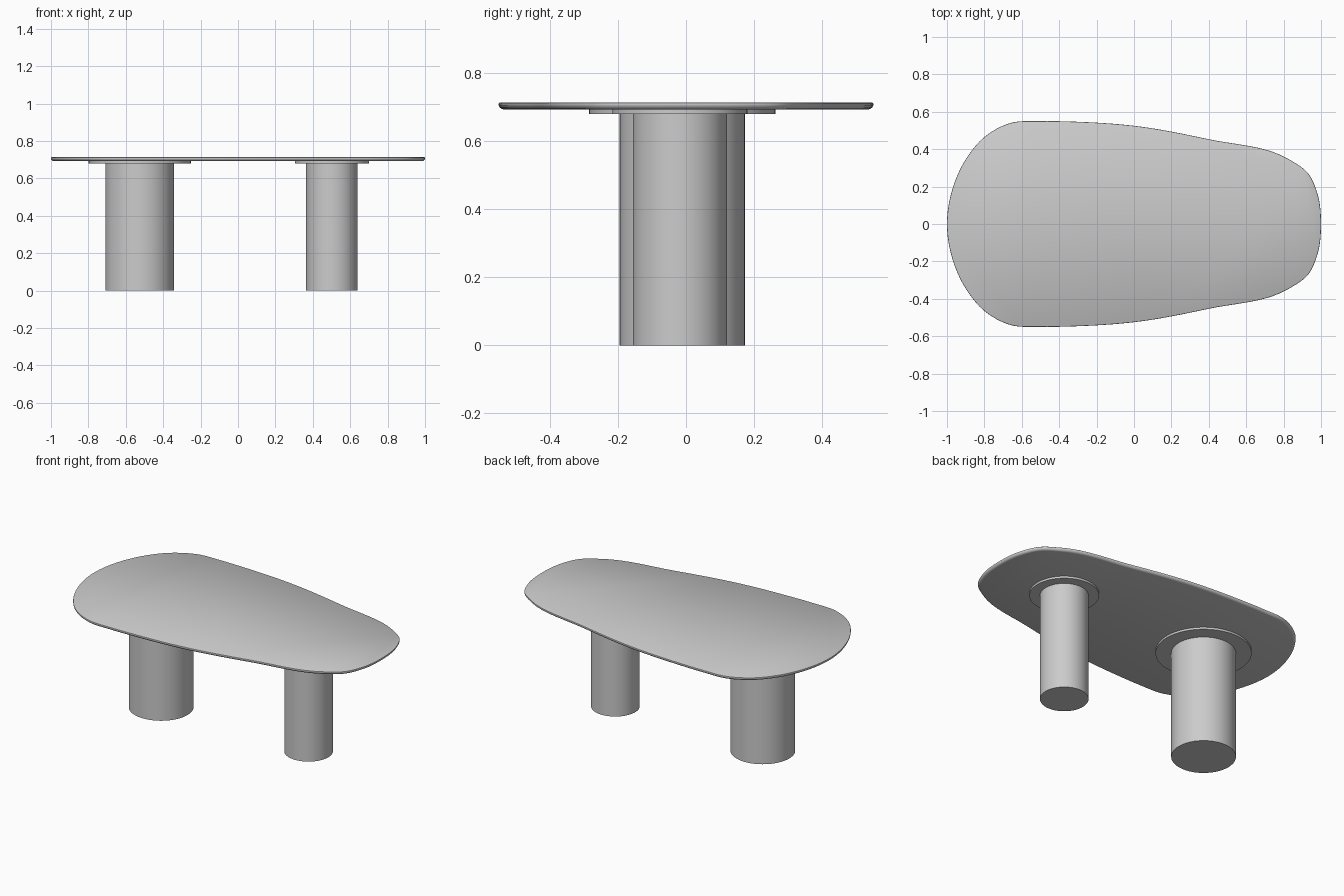
import bpy, bmesh, math
from mathutils import Vector

cube = bpy.data.objects.get("Cube")
if cube:
    bpy.data.objects.remove(cube, do_unlink=True)

grey = bpy.data.materials.new("light_grey")
grey.use_nodes = True
colour = (0.6, 0.6, 0.6, 1)
grey.diffuse_color = colour
grey.node_tree.nodes["Principled BSDF"].inputs["Base Color"].default_value = colour


def loft(name, rings):
    """Join stacked closed rings of points and cap both ends."""
    bm = bmesh.new()
    loops = [[bm.verts.new(p) for p in ring] for ring in rings]
    n = len(loops[0])
    for low, high in zip(loops, loops[1:]):
        for i in range(n):
            j = (i + 1) % n
            bm.faces.new((low[i], low[j], high[j], high[i]))
    bm.faces.new(loops[0][::-1])
    bm.faces.new(loops[-1])
    bmesh.ops.recalc_face_normals(bm, faces=bm.faces)
    mesh = bpy.data.meshes.new(name)
    bm.to_mesh(mesh)
    bm.free()
    mesh.materials.append(grey)
    obj = bpy.data.objects.new(name, mesh)
    bpy.context.collection.objects.link(obj)
    bpy.ops.object.select_all(action='DESELECT')
    obj.select_set(True)
    bpy.context.view_layer.objects.active = obj
    bpy.ops.object.shade_smooth_by_angle(angle=math.radians(35))
    return obj


def smooth_outline(points, steps=8):
    """Closed Catmull-Rom curve through the points."""
    out = []
    n = len(points)
    for i in range(n):
        a, b, c, d = (Vector(points[(i + k) % n]) for k in (-1, 0, 1, 2))
        # Handle lengths follow the local chord so uneven spacing stays smooth
        ab, bc, cd = (b - a).length, (c - b).length, (d - c).length
        m1 = ((b - a) / ab * bc + (c - b) / bc * ab) / (ab + bc) * bc
        m2 = ((c - b) / bc * cd + (d - c) / cd * bc) / (bc + cd) * bc
        for s in range(steps):
            t = s / steps
            h = t * t * (3 - 2 * t)
            out.append(b * (1 - h) + c * h
                       + m1 * t * (1 - t) ** 2 - m2 * t * t * (1 - t))
    return out


def inset_ring(outline, inset, z):
    """Move a counter-clockwise outline inwards and place it at height z."""
    ring = []
    n = len(outline)
    for i, p in enumerate(outline):
        t = (outline[(i + 1) % n] - outline[i - 1]).normalized()
        q = p + Vector((-t.y, t.x)) * inset
        ring.append((q.x, q.y, z))
    return ring


def cylinder(name, x, y, radius, z0, z1, sides=64):
    def circle(z):
        return [(x + radius * math.cos(math.tau * i / sides),
                 y + radius * math.sin(math.tau * i / sides), z)
                for i in range(sides)]
    return loft(name, [circle(z0), circle(z1)])


# Egg-shaped table top with a rounded lower edge, mirrored front to back
half = [(0.98, 0.165), (0.93, 0.272), (0.83, 0.345), (0.4, 0.453), (0, 0.525),
        (-0.35, 0.548), (-0.5, 0.55), (-0.66, 0.54), (-0.8, 0.465),
        (-0.9, 0.345), (-0.97, 0.19)]
front_half = [(x, -y) for x, y in reversed(half)]
outline = smooth_outline([(1, 0)] + half + [(-1, 0)] + front_half)
profile = [(0.016, 0.692), (0.009, 0.694), (0.004, 0.698), (0.001, 0.703),
           (0, 0.708), (0.001, 0.711), (0.004, 0.713)]
loft("table_top", [inset_ring(outline, i, z) for i, z in profile])

# Two columns, each under a wide mounting plate
for side, x, y, radius, plate_radius in (("right", -0.525, -0.011, 0.184, 0.273),
                                         ("left", 0.502, -0.018, 0.138, 0.198)):
    cylinder(side + "_column", x, y, radius, 0, 0.68)
    cylinder(side + "_mounting_plate", x, y, plate_radius, 0.679, 0.692)
